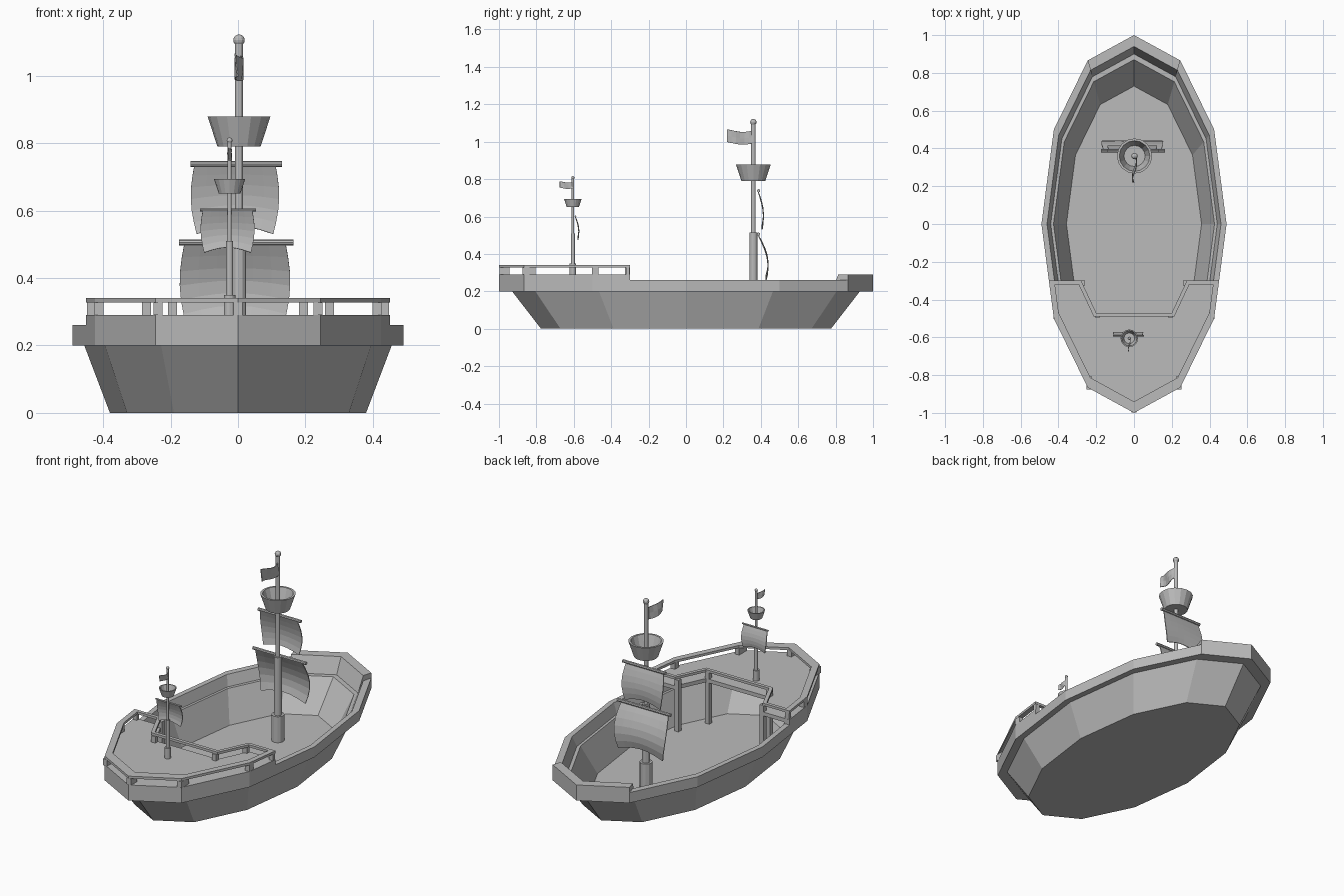
import bpy, bmesh, math
from mathutils import Vector

cube = bpy.data.objects.get("Cube")
if cube:
    bpy.data.objects.remove(cube)

grey = bpy.data.materials.new("plain_grey")
grey.use_nodes = True
grey.diffuse_color = (0.5, 0.5, 0.5, 1)
grey.node_tree.nodes["Principled BSDF"].inputs["Base Color"].default_value = (0.5, 0.5, 0.5, 1)


def finish(name, bm):
    bmesh.ops.remove_doubles(bm, verts=bm.verts, dist=1e-5)
    bmesh.ops.dissolve_degenerate(bm, edges=bm.edges, dist=1e-5)
    bmesh.ops.recalc_face_normals(bm, faces=bm.faces)
    mesh = bpy.data.meshes.new(name)
    bm.to_mesh(mesh)
    bm.free()
    mesh.materials.append(grey)
    obj = bpy.data.objects.new(name, mesh)
    bpy.context.collection.objects.link(obj)
    return obj


def loft(name, loops, caps=True):
    """Skin a list of closed loops; cap the ends or join last to first."""
    bm = bmesh.new()
    rings = [[bm.verts.new(p) for p in loop] for loop in loops]
    n = len(rings[0])
    pairs = list(zip(rings, rings[1:]))
    if not caps:
        pairs.append((rings[-1], rings[0]))
    for a, b in pairs:
        for i in range(n):
            j = (i + 1) % n
            bm.faces.new((a[i], a[j], b[j], b[i]))
    if caps:
        bm.faces.new(rings[0])
        bm.faces.new(rings[-1])
    return finish(name, bm)


def box(name, center, size):
    bm = bmesh.new()
    bmesh.ops.create_cube(bm, size=1)
    for v in bm.verts:
        v.co = Vector(center) + v.co * Vector(size)
    return finish(name, bm)


def turned(name, x, y, profile, sides=12):
    """Round part from (radius, height) pairs."""
    turn = [math.tau * i / sides for i in range(sides)]
    return loft(name, [[(x + r * math.cos(a), y + r * math.sin(a), z) for a in turn]
                       for r, z in profile])


def sheet(name, func, nu, nv, thickness):
    """Thin cloth from a function of u and v."""
    bm = bmesh.new()
    g = [[bm.verts.new(func(i / nu, j / nv)) for i in range(nu + 1)] for j in range(nv + 1)]
    for j in range(nv):
        for i in range(nu):
            bm.faces.new((g[j][i], g[j][i + 1], g[j + 1][i + 1], g[j + 1][i]))
    obj = finish(name, bm)
    mod = obj.modifiers.new("thickness", "SOLIDIFY")
    mod.thickness = thickness
    mod.offset = 0
    return obj


# Twelve-sided boat outline
BEAM = 0.49
CUT = -0.3
LOW, HIGH, FLOOR = 0.26, 0.29, 0.03


def corner(k, s):
    a = math.radians(30 * k)
    return (BEAM * s * math.cos(a), s * math.sin(a))


def cut_point(side, s, y=CUT):
    slope = 2 * BEAM * (1 - math.cos(math.pi / 6))
    return (side * (BEAM * s + slope * y), y)


# Hull with raised bow and stern rim
stations = [(corner, 0, LOW), (corner, 1, LOW), (corner, 2, LOW), (corner, 2, HIGH),
            (corner, 3, HIGH), (corner, 4, HIGH), (corner, 4, LOW), (corner, 5, LOW),
            (corner, 6, LOW), (cut_point, -1, LOW), (cut_point, -1, HIGH)]
stations += [(corner, k, HIGH) for k in range(7, 12)]
stations += [(cut_point, 1, HIGH), (cut_point, 1, LOW)]
section = [(0.775, 0), (0.93, 0.2), (1, 0.2), (1, None), (0.94, None),
           (0.90, 0.2), (0.87, 0.2), (0.73, FLOOR)]
loft("hull", [[(*f(k, s), h if z is None else z) for f, k, h in stations] for s, z in section])

# Raised stern deck with a notch in its forward edge
stern = range(7, 12)
notch = [(0.28, CUT), (0.20, -0.47), (-0.20, -0.47), (-0.28, CUT)]
deck = ([cut_point(-1, 0.94)] + [corner(k, 0.94) for k in stern]
        + [cut_point(1, 0.94)] + notch)
loft("stern_deck", [[(x, y, z) for x, y in deck] for z in (0.268, HIGH)])

# Rail around the stern deck
outer = [cut_point(-1, 1)] + [corner(k, 1) for k in stern] + [cut_point(1, 1)] + notch
inner = ([cut_point(-1, 0.94, CUT - 0.02)] + [corner(k, 0.94) for k in stern]
         + [cut_point(1, 0.94, CUT - 0.02)]
         + [(math.copysign(abs(x) + 0.013, x), y - 0.02) for x, y in notch])
R0, R1 = 0.327, 0.341
loft("stern_rail", [[(x, y, z) for x, y in loop] for loop, z in
                    ((outer, R0), (outer, R1), (inner, R1), (inner, R0))], caps=False)

# Rail posts and the tall columns under the notch corners
for k in stern:
    x, y = corner(k, 0.97)
    depth = {7: 0.035, 8: 0.07, 9: 0.055, 10: 0.07, 11: 0.035}[k]
    box("rail_post", (x, y, (HIGH + R0) / 2), (0.027, depth, R0 - HIGH))
for side in (-1, 1):
    x, y = cut_point(side, 0.97, CUT - 0.011)
    box("rail_end_post", (x, y, (HIGH + R0) / 2), (0.025, 0.02, R0 - HIGH))
for x, y in notch:
    box("deck_column", (x * 0.97, y - 0.013, (FLOOR + R0) / 2), (0.026, 0.026, R0 - FLOOR))


def yard(name, x, y, z, half, r):
    obj = turned(name, 0, 0, [(r, -half), (r, half)], 8)
    obj.rotation_euler = (0, math.pi / 2, 0)
    obj.location = (x, y, z)


def sail(name, x, y, top, bottom, half, bulge):
    def shape(u, v):
        w = half * (1 + 0.12 * math.sin(math.pi * v) - 0.05 * v)
        lift = 0.12 * (top - bottom) * v * math.sin(math.pi * u)
        return (x + (2 * u - 1) * w,
                y + bulge * math.sin(0.72 * math.pi * v),
                top + (bottom - top) * v + lift)
    sheet(name, shape, 6, 6, 0.005)


def rig(prefix, x, y, k, foot, base_top, mid_top, tip, nest, yards):
    # Mast in three steps with a ball on top
    turned(prefix + "_mast", x, y, [(0.034 * k, foot), (0.034 * k, base_top),
                                    (0.021 * k, base_top), (0.021 * k, mid_top),
                                    (0.012 * k, mid_top), (0.012 * k, tip)])
    bm = bmesh.new()
    bmesh.ops.create_uvsphere(bm, u_segments=12, v_segments=8, radius=0.017 * k)
    bmesh.ops.translate(bm, verts=bm.verts, vec=(x, y, tip))
    finish(prefix + "_mast_ball", bm)
    # Lookout basket
    turned(prefix + "_basket", x, y, [(0.064 * k, nest), (0.093 * k, nest + 0.088 * k),
                                      (0.081 * k, nest + 0.088 * k),
                                      (0.056 * k, nest + 0.01 * k)], 16)
    # Flag
    sheet(prefix + "_flag", lambda u, v: (x + 0.012 * k * math.sin(5 * u + v),
                                          y - 0.14 * k * u,
                                          tip - k * (0.045 + 0.068 * v + 0.008 * math.sin(4 * u))),
          6, 2, 0.004 * k)
    # Yards and sails
    for z, half, bottom, bulge in yards:
        yard(prefix + "_yard", x - 0.008 * k, y + 0.028 * k, z, half, 0.009 * k)
        sail(prefix + "_sail", x - 0.012 * k, y + 0.024 * k, z, bottom, half * 0.88, bulge)


rig("main", 0.003, 0.36, 1, FLOOR, 0.18, 0.515, 1.105, 0.79,
    [(0.738, 0.136, 0.53, 0.03), (0.505, 0.17, 0.25, 0.055)])
rig("stern", -0.025, -0.605, 0.5, HIGH, 0.35, 0.51, 0.808, 0.65,
    [(0.602, 0.083, 0.475, 0.02)])
